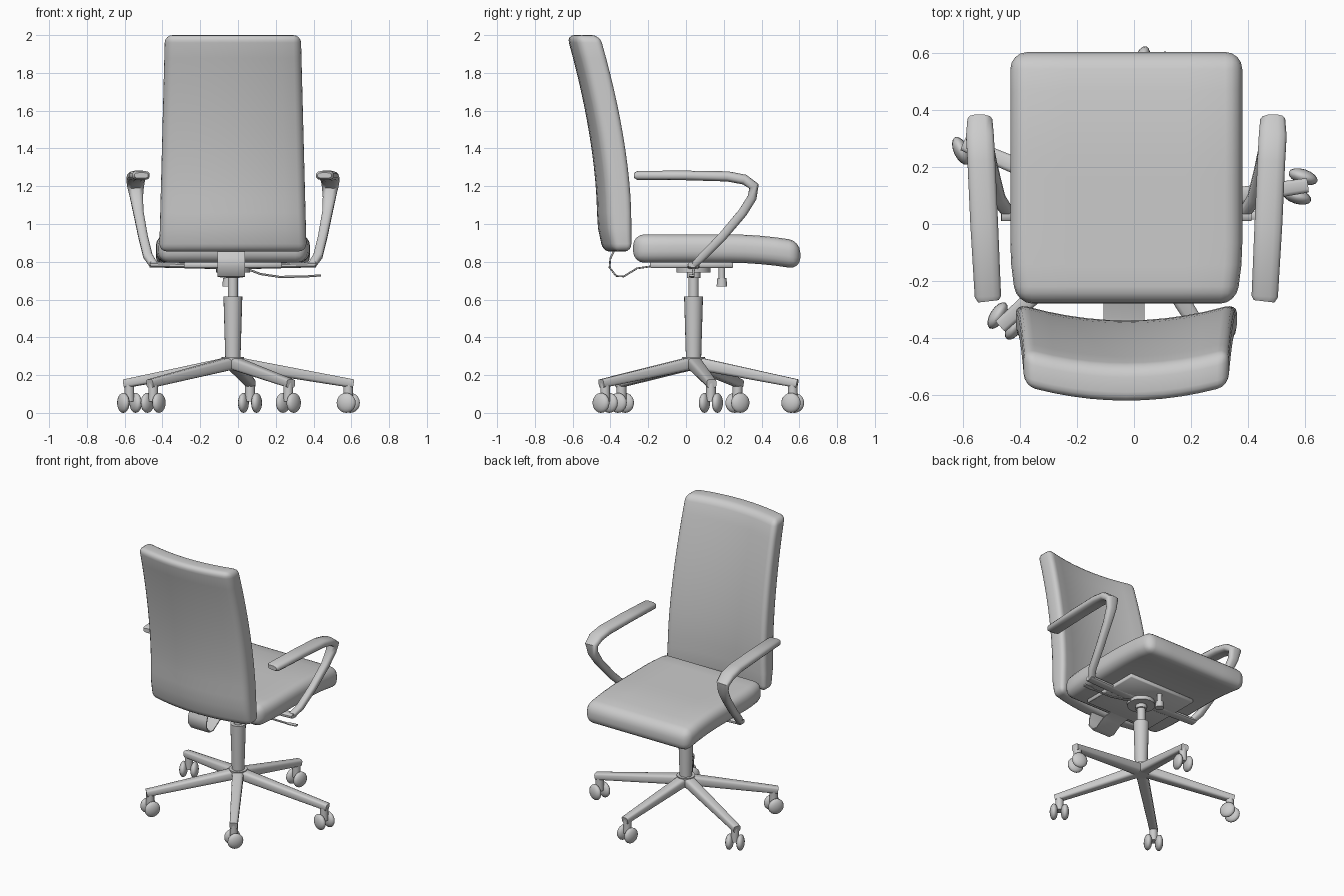
import bpy, bmesh
from math import cos, sin, pi, radians
from mathutils import Vector, Matrix

cube = bpy.data.objects.get("Cube")
if cube:
    bpy.data.objects.remove(cube, do_unlink=True)

CX, CY = -0.027, 0.04   # chair axis

grey = bpy.data.materials.new("plain_grey")
grey.use_nodes = True
grey.diffuse_color = (0.6, 0.6, 0.6, 1)
grey.node_tree.nodes["Principled BSDF"].inputs["Base Color"].default_value = (0.6, 0.6, 0.6, 1)


def finish(name, bm, angle=45):
    """Turn a bmesh into a smooth shaded object."""
    bmesh.ops.recalc_face_normals(bm, faces=bm.faces)
    mesh = bpy.data.meshes.new(name)
    bm.to_mesh(mesh)
    bm.free()
    mesh.materials.append(grey)
    obj = bpy.data.objects.new(name, mesh)
    bpy.context.collection.objects.link(obj)
    bpy.ops.object.select_all(action='DESELECT')
    obj.select_set(True)
    bpy.context.view_layer.objects.active = obj
    bpy.ops.object.shade_smooth_by_angle(angle=radians(angle))
    return obj


def rounded_box(lo, hi, r, segments=4, cuts=(0, 0, 0)):
    """Bevelled box, sliced evenly along each axis so it can be bent."""
    lo, hi = Vector(lo), Vector(hi)
    bm = bmesh.new()
    bmesh.ops.create_cube(bm, size=1)
    for v in bm.verts:
        v.co = Vector(((hi[i] - lo[i]) * v.co[i] + (hi[i] + lo[i]) / 2 for i in range(3)))
    bmesh.ops.bevel(bm, geom=bm.edges[:], offset=r, segments=segments,
                    profile=0.5, affect='EDGES')
    for axis, count in enumerate(cuts):
        normal = Vector((0, 0, 0))
        normal[axis] = 1
        for k in range(1, count + 1):
            at = lo.copy()
            at[axis] += r + (hi[axis] - lo[axis] - 2 * r) * k / (count + 1)
            bmesh.ops.bisect_plane(bm, geom=bm.verts[:] + bm.edges[:] + bm.faces[:],
                                   plane_co=at, plane_no=normal)
    return bm


def sweep(name, stations, ref, n=12, power=0.7):
    """Loft rounded sections (x, y, z, width, height) along a path; width follows ref."""
    bm = bmesh.new()
    pts = [Vector(s[:3]) for s in stations]
    rings = []
    for i, (p, s) in enumerate(zip(pts, stations)):
        tangent = (pts[min(i + 1, len(pts) - 1)] - pts[max(i - 1, 0)]).normalized()
        side = Vector(ref)
        side = (side - tangent * side.dot(tangent)).normalized()
        up = tangent.cross(side)
        ring = []
        for k in range(n):
            c, d = cos(2 * pi * (k + 0.5) / n), sin(2 * pi * (k + 0.5) / n)
            c = abs(c) ** power * (1 if c > 0 else -1)
            d = abs(d) ** power * (1 if d > 0 else -1)
            ring.append(bm.verts.new(p + side * c * s[3] / 2 + up * d * s[4] / 2))
        rings.append(ring)
    for a, b in zip(rings, rings[1:]):
        for k in range(n):
            bm.faces.new((a[k], a[(k + 1) % n], b[(k + 1) % n], b[k]))
    bm.faces.new(rings[0])
    bm.faces.new(rings[-1])
    return finish(name, bm)


def cylinder(name, x, y, z0, z1, r0, r1=None, n=20):
    bm = bmesh.new()
    bmesh.ops.create_cone(bm, cap_ends=True, segments=n, radius1=r0,
                          radius2=r0 if r1 is None else r1, depth=z1 - z0,
                          matrix=Matrix.Translation((x, y, (z0 + z1) / 2)))
    return finish(name, bm)


# Seat cushion: drooping front edge, narrower rear
bm = rounded_box((-0.408, -0.28, 0.795), (0.408, 0.605, 0.945), 0.06, cuts=(4, 9, 0))
for v in bm.verts:
    x, y, z = v.co
    front = max(0, (y - 0.22) / 0.38)
    rear = max(0, (-0.12 - y) / 0.16)
    v.co = (CX + x * (1 - 0.05 * rear), y, z - 0.035 * front ** 2)
finish("seat", bm, 60)

# Backrest: leaning back towards the top, sides wrapping forward
bm = rounded_box((-1, -0.066, 0.855), (1, 0.066, 2.0), 0.04, cuts=(9, 0, 12))
for v in bm.verts:
    x, y, z = v.co
    half = 0.39 - 0.03 * (z - 0.855) / 1.145
    # keep the side rounding at true size after widening
    edge = 0.96
    x = (x / edge * (half - 0.04)) if abs(x) <= edge else \
        (half - 0.04 + abs(x) - edge) * (1 if x > 0 else -1)
    low = max(0, (1.0 - z) / 0.145)
    spine = -0.405 - 0.175 * max(0, z - 1.05) ** 1.7 + 0.015 * low
    v.co = (CX + x, spine + y * (1 - 0.25 * low) + 0.055 * (x / 0.37) ** 2, z)
finish("backrest", bm, 60)

# Armrests: pad, front bend, slanted upright and strut under the seat
arm = [(.485, -.272, 1.257, .075, .03), (.487, -.255, 1.257, .095, .05),
       (.50, 0, 1.257, .10, .052), (.51, .22, 1.252, .10, .055),
       (.515, .31, 1.235, .10, .055), (.515, .36, 1.20, .09, .055),
       (.51, .35, 1.14, .07, .05), (.50, .30, 1.06, .055, .05),
       (.475, .19, .93, .05, .048), (.45, .09, .83, .05, .045),
       (.42, .045, .785, .045, .035)]
for label, s in (("left", 1), ("right", -1)):
    sweep(label + "_armrest", [(CX + s * d, y, z, w, h) for d, y, z, w, h in arm], (1, 0, 0))
    sweep(label + "_arm_strut", [(CX + s * .44, CY, .785, .06, .03),
                                 (CX + s * .08, CY, .775, .07, .028)], (0, 1, 0))

# Tilt mechanism below the seat
finish("mechanism_plate", rounded_box((CX - .26, -.19, .768), (CX + .26, .25, .797), .005, 1))
cylinder("mechanism_collar", CX, CY, .742, .77, .09)
cylinder("knob_stem", -.055, .19, .67, .77, .017)
cylinder("knob_head", -.055, .19, .67, .715, .028, .024)
sweep("back_strap", [(-.035, y, z, .15, .01) for y, z in
                     ((-.375, .87), (-.40, .82), (-.405, .77), (-.37, .725),
                      (-.33, .722), (-.26, .765), (-.17, .778))], (1, 0, 0), 8, 0.4)
sweep("height_lever", [(x, y, z, w, .012) for x, y, z, w in
                       ((.04, .04, .765, .012), (.12, .04, .735, .012), (.22, .035, .72, .012),
                        (.36, .03, .722, .012), (.38, .03, .724, .03), (.44, .03, .728, .03))],
      (0, 1, 0), 8)

# Gas lift column
cylinder("lift_sleeve", CX, CY, .28, .615, .04, .05)
cylinder("lift_rod", CX, CY, .60, .75, .027)
cylinder("lift_collar", CX, CY, .715, .75, .036)
cylinder("base_hub", CX, CY, .225, .295, .05, .06)

# Five star legs with twin wheel casters
for i, swivel in enumerate((72, -15, 25, -32, -38)):
    a = radians(10 + 72 * i)
    tip = Vector((-0.022 + .615 * cos(a), CY + .53 * sin(a), 0))
    out = (tip - Vector((CX, CY, 0))).normalized()
    start = Vector((CX, CY, 0)) + out * .02
    end = tip + out * .025
    sweep(f"leg_{i + 1}", [(start.x, start.y, .262, .075, .068),
                           (end.x, end.y, .155, .052, .046)],
          (-out.y, out.x, 0), 12, 0.5)
    cylinder(f"caster_post_{i + 1}", tip.x, tip.y, .06, .165, .026, n=14)
    for s in (-1, 1):
        bm = bmesh.new()
        turn = Matrix.Rotation(radians(swivel), 4, 'Z')
        place = Matrix.Translation(tip + Vector((0, 0, .053))) @ turn
        place = place @ Matrix.Translation((s * .036, 0, 0)) @ Matrix.Diagonal((.5, 1, 1, 1))
        bmesh.ops.create_uvsphere(bm, u_segments=16, v_segments=10, radius=.053, matrix=place)
        finish(f"wheel_{i + 1}_{'a' if s < 0 else 'b'}", bm, 60)
